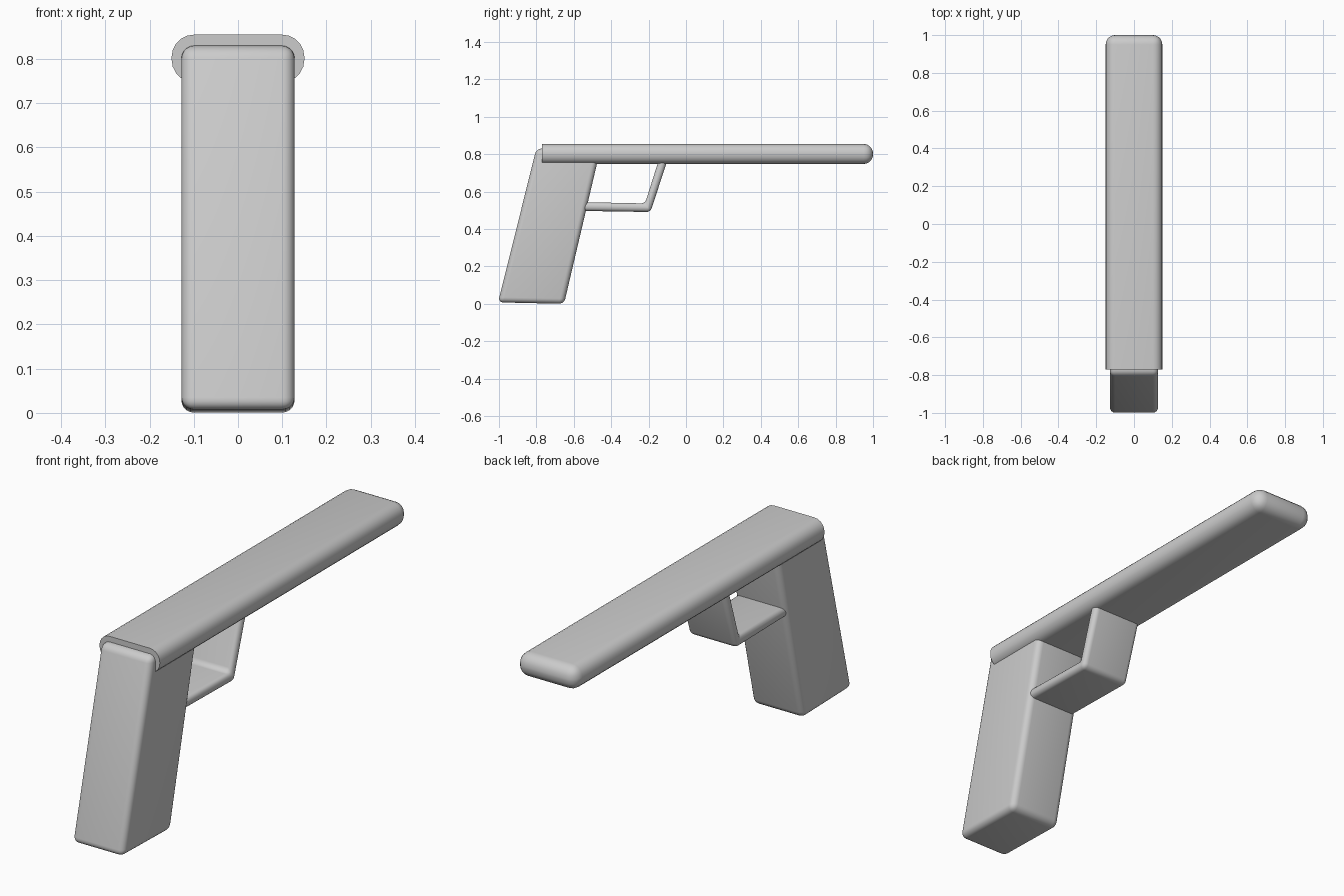
import bpy, bmesh, math

if "Cube" in bpy.data.objects:
    bpy.data.objects.remove(bpy.data.objects["Cube"])


def side_profile(name, pts, half_width):
    """Closed (y, z) outline extruded across x."""
    bm = bmesh.new()
    face = bm.faces.new([bm.verts.new((-half_width, y, z)) for y, z in pts])
    ext = bmesh.ops.extrude_face_region(bm, geom=[face])
    verts = [v for v in ext["geom"] if isinstance(v, bmesh.types.BMVert)]
    bmesh.ops.translate(bm, vec=(2 * half_width, 0, 0), verts=verts)
    bmesh.ops.recalc_face_normals(bm, faces=bm.faces)
    mesh = bpy.data.meshes.new(name)
    obj = bpy.data.objects.new(name, mesh)
    bpy.context.collection.objects.link(obj)
    bevel_edges(bm, mesh, name)
    return obj


def bevel_edges(bm, mesh, name):
    radius, keep = SETTINGS[name]
    edges = [e for e in bm.edges if keep(e)]
    bmesh.ops.bevel(bm, geom=edges, offset=radius, segments=5, profile=0.5,
                    affect='EDGES', clamp_overlap=True)
    bm.to_mesh(mesh)
    bm.free()


# bevel radius and which edges are rounded, per part
SETTINGS = {
    "top_barrel": (0.05, lambda e: max(v.co.y for v in e.verts) > 0),
    "grip": (0.028, lambda e: True),
    "guard": (0.021, lambda e: True),
}

parts = [
    # long rounded bar, square-cut at the rear
    side_profile("top_barrel", [(-0.77, 0.748), (1.0, 0.748),
                                (1.0, 0.855), (-0.77, 0.855)], 0.15),
    # slanted handle
    side_profile("grip", [(-1.005, 0.008), (-0.652, 0.0),
                          (-0.457, 0.83), (-0.8, 0.83)], 0.128),
    # L-shaped guard, ends buried in the grip and barrel
    side_profile("guard", [(-0.62, 0.498), (-0.19, 0.491), (-0.092, 0.79),
                           (-0.139, 0.79), (-0.219, 0.537), (-0.62, 0.545)], 0.12),
]

bpy.ops.object.select_all(action='DESELECT')
for obj in parts:
    obj.select_set(True)
bpy.context.view_layer.objects.active = parts[0]
bpy.ops.object.shade_smooth_by_angle(angle=math.radians(35))
